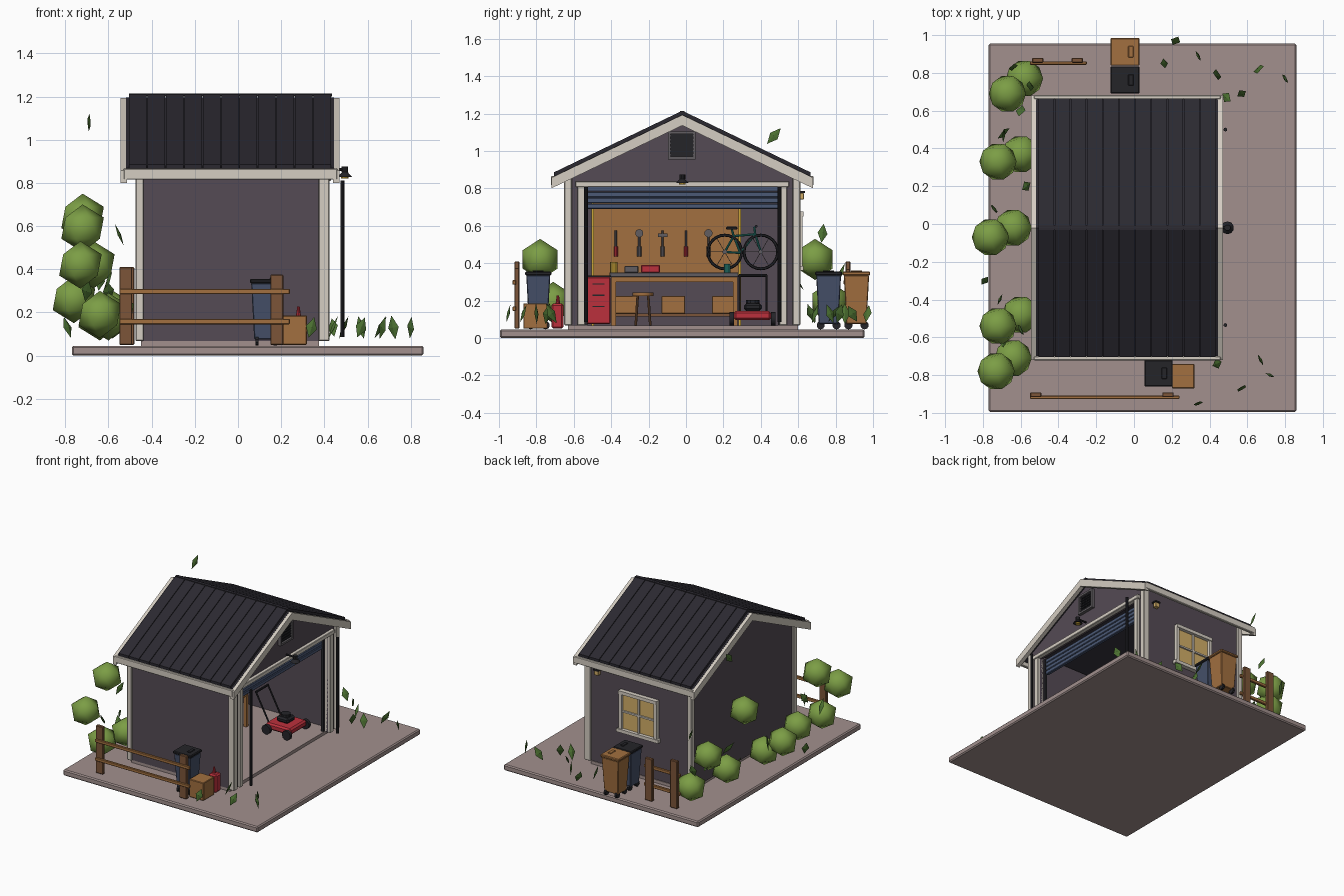
import bpy, math, random
from mathutils import Vector

if "Cube" in bpy.data.objects:
    bpy.data.objects.remove(bpy.data.objects["Cube"])
random.seed(4)
M = {}
for n, c in dict(wall=(.09, .07, .09), roof=(.024, .022, .03), trim=(.66, .61, .54), slab=(.36, .28, .27),
                 wood=(.36, .16, .05), dkwood=(.2, .09, .04), navy=(.06, .08, .14), red=(.5, .03, .045),
                 black=(.018, .018, .022), grey=(.12, .11, .12), leaf=(.07, .16, .03), bush=(.2, .34, .06),
                 glass=(.65, .43, .14), yellow=(.6, .38, .04), teal=(.02, .2, .17), blue=(.07, .1, .18)).items():
    M[n] = bpy.data.materials.new(n)
    M[n].diffuse_color = (*c, 1)

def mesh(name, verts, faces, mat):
    me = bpy.data.meshes.new(name)
    me.from_pydata(verts, [], faces)
    o = bpy.data.objects.new(name, me)
    bpy.context.collection.objects.link(o)
    me.materials.append(M[mat])
    return o

def bevel(o, w):
    if w:
        b = o.modifiers.new("bevel", 'BEVEL')
        b.width, b.segments = w, 1
    return o

def box(name, x0, x1, y0, y1, z0, z1, mat, bv=0, taper=0):
    t = taper
    v = [(x0+t, y0+t, z0), (x1-t, y0+t, z0), (x1-t, y1-t, z0), (x0+t, y1-t, z0),
         (x0, y0, z1), (x1, y0, z1), (x1, y1, z1), (x0, y1, z1)]
    f = [(3, 2, 1, 0), (4, 5, 6, 7), (0, 1, 5, 4), (1, 2, 6, 5), (2, 3, 7, 6), (3, 0, 4, 7)]
    return bevel(mesh(name, v, f, mat), bv)

def prism(name, pts, x0, x1, mat):
    """Extrude a (y, z) outline along x."""
    n = len(pts)
    v = [(x, y, z) for x in (x0, x1) for y, z in pts]
    f = [tuple(reversed(range(n))), tuple(range(n, 2*n))]
    f += [(i, (i+1) % n, n+(i+1) % n, n+i) for i in range(n)]
    return mesh(name, v, f, mat)

def rod(name, a, b, r, mat, r2=None, n=10):
    a, b = Vector(a), Vector(b)
    bpy.ops.mesh.primitive_cone_add(vertices=n, radius1=r, radius2=r if r2 is None else r2,
                                    depth=(b-a).length, location=(a+b)/2)
    o = bpy.context.object
    o.rotation_euler = (b-a).to_track_quat('Z', 'Y').to_euler()
    o.name = name
    o.data.materials.append(M[mat])
    bpy.ops.object.shade_smooth_by_angle()
    return o

# Ground and foundation
box("ground_slab", -.77, .86, -.995, .955, 0, .045, "slab", .008)
box("foundation", -.45, .375, -.63, .60, .045, .068, "slab")

# Walls: gabled front with opening, gabled back, two sides
C, S = -.02, .48
rz = lambda y, top: top - S*abs(y-C)
front = [(-.635, .068), (-.54, .068), (-.54, .815), (.50, .815), (.50, .068), (.595, .068),
         (.595, rz(.595, 1.18)), (C, 1.18), (-.635, rz(-.635, 1.18))]
prism("front_wall", front, .375, .405, "wall")
prism("back_wall", [front[0]] + front[5:], -.46, -.43, "wall")
for n, y in (("left_wall", -.635), ("right_wall", .565)):
    box(n, -.43, .375, y, y+.03, .068, .88, "wall")

# Corner posts, door casing and header
for x0, x1 in ((-.475, -.437), (.373, .424)):
    for y0, y1 in ((-.652, -.61), (.57, .612)):
        box("corner_post", x0, x1, y0, y1, .068, .87, "trim", .004)
for y0 in (-.58, .50):
    box("door_casing", .375, .424, y0, y0+.04, .068, .81, "trim", .003)
box("door_header", .395, .43, -.59, .55, .808, .838, "trim", .003)

# Roof: deck, rake boards, fascia and standing panels
def chevron(w, top, t):
    return [(C-w, rz(C-w, top)), (C-w, rz(C-w, top)-t), (C, top-t), (C+w, rz(C+w, top)-t),
            (C+w, rz(C+w, top)), (C, top)]
prism("roof_deck", chevron(.68, 1.195, .02), -.52, .445, "roof")
for x0 in (-.544, .44):
    prism("rake_board", chevron(.70, 1.193, .057), x0, x0+.03, "trim")
for y0 in (-.722, .66):
    box("eave_fascia", -.53, .46, y0, y0+.022, .815, .867, "trim", .004)
for i in range(11):
    x0 = -.505 + i*.0855
    prism("roof_panel", chevron(.685, 1.215, .022), x0, x0+.081, "roof")
box("ridge_cap", -.505, .435, C-.012, C+.012, 1.2, 1.214, "roof")

# Gable vent
box("vent_back", .405, .412, -.09, .045, .965, 1.095, "black")
for y in (-.097, .037):
    box("vent_side", .405, .428, y, y+.015, .955, 1.105, "grey")
for z in (.955, 1.09):
    box("vent_rail", .405, .428, -.097, .052, z, z+.015, "grey")
for i in range(6):
    box("vent_slat", .408, .42, -.085, .04, .976+i*.02, .985+i*.02, "black")

# Rolled-up door and its vertical tracks
for i in range(4):
    box("door_slat", .335, .36, -.53, .495, .69+i*.031, .719+i*.031, "blue", .004)
for y in (-.535, .50):
    rod("door_track", (.484, y, .085), (.484, y, .81), .01, "black")
    box("inner_track", .35, .37, y-.008, y+.008, .068, .81, "black")

# Barn lamp over the door and wall lantern
rod("lamp_arm", (.42, C, .862), (.49, C, .862), .007, "black")
rod("lamp_cap", (.495, C, .85), (.495, C, .875), .016, "black")
rod("lamp_shade", (.495, C, .828), (.495, C, .852), .034, "black", .012)
rod("lamp_bulb", (.495, C, .82), (.495, C, .83), .018, "yellow")
box("lantern_glass", .295, .33, .6, .63, .74, .775, "glass", .003)
box("lantern_cap", .29, .335, .593, .636, .775, .785, "black")

# Side window
box("window_glass", -.17, .11, .59, .602, .38, .65, "glass")
for x in (-.19, .105):
    box("window_jamb", x, x+.025, .59, .622, .365, .67, "trim")
for x0, x1, z in ((-.19, .13, .65), (-.205, .145, .36)):
    box("window_rail", x0, x1, .59, .628, z, z+.025, "trim")
box("window_mullion", -.036, -.024, .59, .614, .38, .65, "trim")
box("window_muntin", -.17, .11, .59, .614, .511, .523, "trim")

# Pegboard, workbench and things below it
box("pegboard", -.43, -.415, -.5, .29, .33, .76, "wood")
for y in (-.505, .28):
    box("pegboard_edge", -.43, -.405, y, y+.014, .068, .76, "yellow")
box("bench_top", -.41, -.1, -.41, .28, .325, .35, "grey", .003)
box("bench_apron", -.4, -.11, -.4, .275, .3, .325, "wood")
for x in (-.4, -.13):
    for y in (-.4, .25):
        box("bench_leg", x, x+.025, y, y+.025, .068, .3, "wood")
for y in (-.385, -.13, .14):
    box("storage_box", -.37, -.22, y, y+.125, .13, .225, "wood", .003)
box("bench_shelf", -.4, -.15, -.4, .275, .115, .13, "dkwood")
box("tool_chest", -.3, -.08, -.53, -.405, .075, .325, "red", .005)
for z in (.13, .19, .25):
    box("chest_drawer", -.08, -.074, -.522, -.413, z, z+.05, "red")
    box("chest_handle", -.076, -.068, -.5, -.435, z+.035, z+.042, "black")
box("chest_lid", -.3, -.078, -.535, -.4, .325, .335, "black")
rod("stool_seat", (.0, -.23, .225), (.0, -.23, .243), .055, "wood", n=14)
for a in range(4):
    cx, cy = math.cos(a*1.571+.785), math.sin(a*1.571+.785)
    rod("stool_leg", (.055*cx, -.23+.055*cy, .068), (.04*cx, -.23+.04*cy, .225), .007, "dkwood")
rod("bench_cup", (-.2, -.385, .35), (-.2, -.385, .405), .02, "yellow")
box("grey_toolbox", -.27, -.2, -.33, -.255, .35, .385, "grey", .004)
box("red_toolbox", -.27, -.19, -.24, -.14, .35, .39, "red", .004)
rod("teal_can", (-.2, .22, .35), (-.2, .22, .395), .018, "teal")

# Hanging hand tools
for y in (-.375, 0, .12, -.25, -.125):
    grip = "red" if y in (-.375, 0) else "grey"
    rod("tool_handle", (-.405, y, .435), (-.405, y, .49), .011, grip)
    rod("tool_shaft", (-.405, y, .49), (-.405, y, .575), .006, "grey")
    if y in (.12, -.25):
        rod("wrench_head", (-.412, y, .56), (-.398, y, .56), .022, "grey")
    elif y == -.125:
        box("hammer_head", -.413, -.397, y-.025, y+.025, .54, .558, "grey")

# Wall-hung bicycle
BX = -.36
for y in (.207, .40):
    bpy.ops.mesh.primitive_torus_add(location=(BX, y, .46), rotation=(0, math.pi/2, 0), major_radius=.09,
                                     minor_radius=.008, major_segments=24, minor_segments=6)
    bpy.context.object.name = "bike_wheel"
    bpy.context.object.data.materials.append(M["black"])
    rod("bike_hub", (BX-.012, y, .46), (BX+.012, y, .46), .012, "grey")
    for k in range(3):
        d = Vector((0, math.cos(k*1.047), math.sin(k*1.047)))*.088
        rod("bike_spoke", Vector((BX, y, .46))-d, Vector((BX, y, .46))+d, .0015, "grey", n=4)
P = [(.207, .46), (.29, .455), (.255, .545), (.37, .555), (.40, .46), (.245, .58), (.365, .595)]
for a, b in ((0, 1), (0, 2), (1, 2), (2, 3), (1, 3), (3, 4), (2, 5), (3, 6)):
    rod("bike_frame", (BX, *P[a]), (BX, *P[b]), .006, "teal", n=8)
box("bike_saddle", BX-.015, BX+.015, .215, .275, .58, .595, "black", .004)
rod("bike_handlebar", (BX-.05, .375, .597), (BX+.05, .375, .597), .007, "black")

# Lawn mower
box("mower_deck", .05, .26, .255, .455, .095, .145, "red", .012)
box("mower_engine", .1, .2, .31, .405, .145, .185, "black", .012)
rod("mower_cap", (.15, .357, .185), (.15, .357, .203), .035, "black")
for x in (.07, .24):
    for y in (.232, .455):
        rod("mower_wheel", (x, y, .103), (x, y+.024, .103), .035, "black", n=14)
for y in (.287, .43):
    rod("mower_handle", (.06, y, .13), (-.05, y, .335), .006, "black")
rod("mower_grip", (-.05, .283, .335), (-.05, .434, .335), .008, "black")

# Wheeled bins
def bin_(name, x0, x1, y0, y1, body, lid):
    box(name+"_body", x0+.006, x1-.006, y0+.006, y1-.006, .075, .335, body, .004, .014)
    box(name+"_lid", x0, x1, y0, y1, .335, .355, lid, .005)
    cx, cy = x0+.7*(x1-x0), (y0+y1)/2
    box(name+"_lid_grip", cx-.014, cx+.014, cy-.03, cy+.03, .355, .362, lid, .003)
    for x in (x0+.025, x1-.04):
        for y in (y0+.03, y1-.03):
            rod(name+"_wheel", (x, y, .068), (x+.016, y, .068), .022, "black")
bin_("left_bin", .055, .205, -.86, -.72, "navy", "black")
bin_("right_bin", -.125, .03, .69, .835, "navy", "black")
bin_("wood_bin", -.125, .03, .838, .985, "wood", "wood")

# Crate and fuel can
box("crate", .2, .32, -.87, -.74, .05, .185, "wood", .004)
box("fuel_can", .255, .32, -.72, -.655, .05, .185, "red", .01)
rod("fuel_can_spout", (.28, -.685, .185), (.28, -.685, .228), .012, "red", .006)

# Fences
for y, x0, x1, posts in ((-.905, -.55, .24, ((-.55, .41), (.15, .375))), (.865, -.55, -.25, ((-.54, .41), (-.33, .37)))):
    for x, h in posts:
        box("fence_post", x, x+.06, y-.012, y+.014, .05, h, "dkwood", .004)
    for z in (.145, .285):
        box("fence_rail", x0, x1, y-.022, y-.004, z, z+.024, "wood", .003)

# Bushes along the back
for p in ((-.67, .69, .42), (-.58, .77, .19), (-.72, .33, .64), (-.6, .37, .18), (-.76, -.07, .26),
          (-.64, -.02, .18), (-.72, -.54, .59), (-.6, -.48, .18), (-.73, -.78, .42), (-.64, -.71, .19)):
    bpy.ops.mesh.primitive_ico_sphere_add(subdivisions=1, radius=.11, location=p)
    bpy.context.object.name = "bush"
    bpy.context.object.data.materials.append(M["bush"])
    bpy.ops.object.shade_smooth()

# Loose leaves: thin diamonds on the ground, by the bushes and in the air
ground = [(.22, .97), (.34, .89), (.16, .85), (.44, .79), (.66, .82), (.8, .77), (.49, .67), (.57, .69),
          (.44, -.74), (.67, -.72), (.72, -.8), (.57, -.87), (.34, -.95)]
spots = [(x, y, .13) for x, y in ground]
spots += [(-.69, .47, 1.08), (-.55, .73, .56), (-.64, .83, .35), (-.69, .48, .4), (-.74, .08, .3),
          (-.71, -.4, .45), (-.7, -.62, .3), (-.6, -.56, .35), (-.57, .2, .15), (-.79, -.3, .13), (-.6, .6, .3)]
for p in spots:
    r = random.uniform(.05, .062)
    o = mesh("leaf", [(0, 0, -r), (0, 0, r), (.027, 0, 0), (-.027, 0, 0), (0, .008, 0), (0, -.008, 0)],
             [(a, b, c) if (a == 1) == ((b, c) in ((2, 4), (4, 3), (3, 5), (5, 2))) else (a, c, b)
              for a in (0, 1) for b, c in ((2, 4), (4, 3), (3, 5), (5, 2))], "leaf")
    o.location = p
    o.rotation_euler = (random.uniform(-.6, .6), random.uniform(-.7, .7), random.uniform(0, 6.28))

for m in bpy.data.materials:
    if m.users and not m.is_grease_pencil:
        m.use_nodes = True
        m.node_tree.nodes["Principled BSDF"].inputs["Base Color"].default_value = m.diffuse_color
